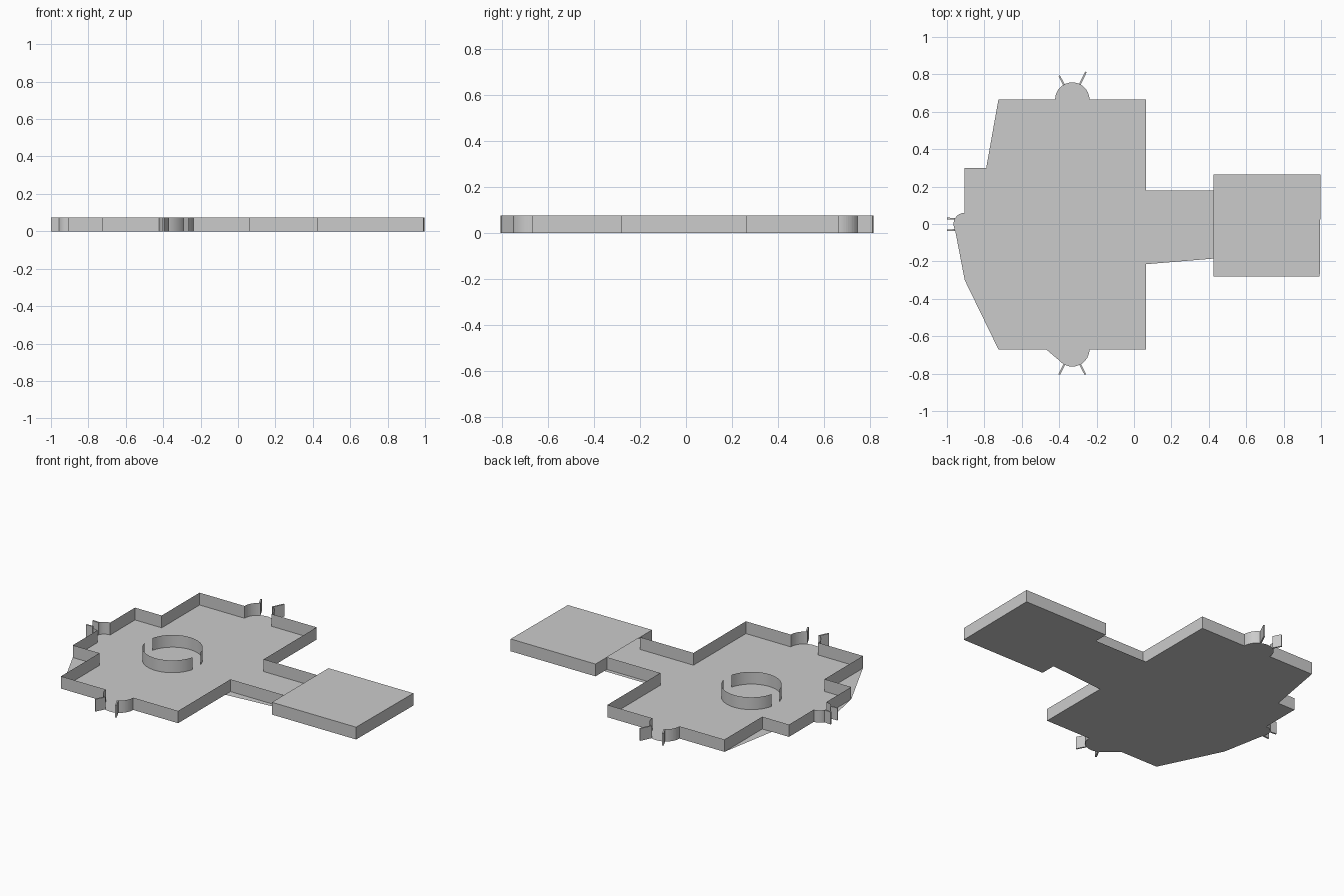
import bpy, bmesh
from math import cos, sin, radians

cube = bpy.data.objects.get("Cube")
if cube:
    bpy.data.objects.remove(cube)

H = 0.075  # wall height

grey = bpy.data.materials.new("plain grey")
grey.use_nodes = True
grey.diffuse_color = (0.6, 0.6, 0.6, 1)
grey.node_tree.nodes["Principled BSDF"].inputs["Base Color"].default_value = (0.6, 0.6, 0.6, 1)


def finish(name, bm):
    mesh = bpy.data.meshes.new(name)
    bm.to_mesh(mesh)
    bm.free()
    mesh.materials.append(grey)
    obj = bpy.data.objects.new(name, mesh)
    bpy.context.collection.objects.link(obj)
    return obj


def slab(name, points, z):
    """Flat sheet with an upward face."""
    bm = bmesh.new()
    face = bm.faces.new([bm.verts.new((x, y, z)) for x, y in points])
    face.normal_update()
    if face.normal.z < 0:
        face.normal_flip()
    return finish(name, bm)


def wall(name, path, thickness=0.0):
    """Upright sheet along a path, optionally thickened."""
    bm = bmesh.new()
    low = [bm.verts.new((x, y, 0)) for x, y in path]
    high = [bm.verts.new((x, y, H)) for x, y in path]
    for i in range(len(path) - 1):
        bm.faces.new((low[i], low[i + 1], high[i + 1], high[i]))
    obj = finish(name, bm)
    if thickness:
        mod = obj.modifiers.new("thickness", 'SOLIDIFY')
        mod.thickness = thickness
        mod.offset = 0
    return obj


def arc(cx, cy, r, start, end, steps=10):
    angles = [radians(start + (end - start) * i / steps) for i in range(steps + 1)]
    return [(cx + r * cos(a), cy + r * sin(a)) for a in angles]


# Alcoves: centre, radius, start angle, half-width of the doorway in degrees
north = (-0.33, 0.665, 0.092)
south = (-0.33, -0.67, 0.092)
west = (-0.905, 0, 0.06)

# Main hall floor, with the slanted overhangs beyond the walls
hall = [(0.065, -0.67), (0.065, 0.665)] + arc(*north, 0, 180, 16)
hall += [(-0.725, 0.665), (-0.79, 0.3), (-0.905, 0.3)]
hall += arc(*west, 90, 210, 12)
hall += [(-0.905, -0.3), (-0.725, -0.67), (-0.47, -0.67)]
hall += arc(*south, 220, 360, 14)
slab("hall_floor", hall, 0)
slab("corridor_floor", [(0.065, -0.215), (0.425, -0.185), (0.425, 0.18), (0.065, 0.18)], 0)

# Hall walls, running between the three doorways and the corridor
wall("north_east_wall", arc(*north, 65, 0) +
     [(0.065, 0.665), (0.065, 0.155), (0.425, 0.155)])
wall("north_west_wall", arc(*west, 150, 90) +
     [(-0.905, 0.3), (-0.725, 0.3), (-0.725, 0.665)] + arc(*north, 180, 120))
wall("south_west_wall", arc(*south, 240, 180) +
     [(-0.725, -0.67), (-0.725, -0.3), (-0.905, -0.3)] + arc(*west, 270, 210))
wall("south_east_wall", [(0.425, -0.165), (0.065, -0.165), (0.065, -0.67)] +
     arc(*south, 360, 300))

# Open door leaves at each alcove
leaves = {
    "north_left_door": ((-0.29, 0.745), (-0.257, 0.813)),
    "north_right_door": ((-0.375, 0.745), (-0.4, 0.793)),
    "south_left_door": ((-0.288, -0.75), (-0.26, -0.805)),
    "south_right_door": ((-0.372, -0.75), (-0.4, -0.805)),
    "west_back_door": ((-0.957, 0.027), (-1, 0.03)),
    "west_front_door": ((-0.957, -0.032), (-1, -0.034)),
}
for name, path in leaves.items():
    wall(name, path, 0.009)

# Round partition made of two facing arcs
for name, start in (("partition_back", 14), ("partition_front", 194)):
    ring = wall(name, arc(-0.435, -0.01, 0.167, start, start + 152, 24))
    for poly in ring.data.polygons:
        poly.use_smooth = True

# Covered side room, open towards the corridor
room = [(0.425, -0.28), (0.993, -0.28), (0.998, 0.265), (0.425, 0.265)]
slab("room_floor", room, 0)
slab("room_roof", room, H)
wall("room_walls", [(0.425, -0.165)] + room + [(0.425, 0.155)])
